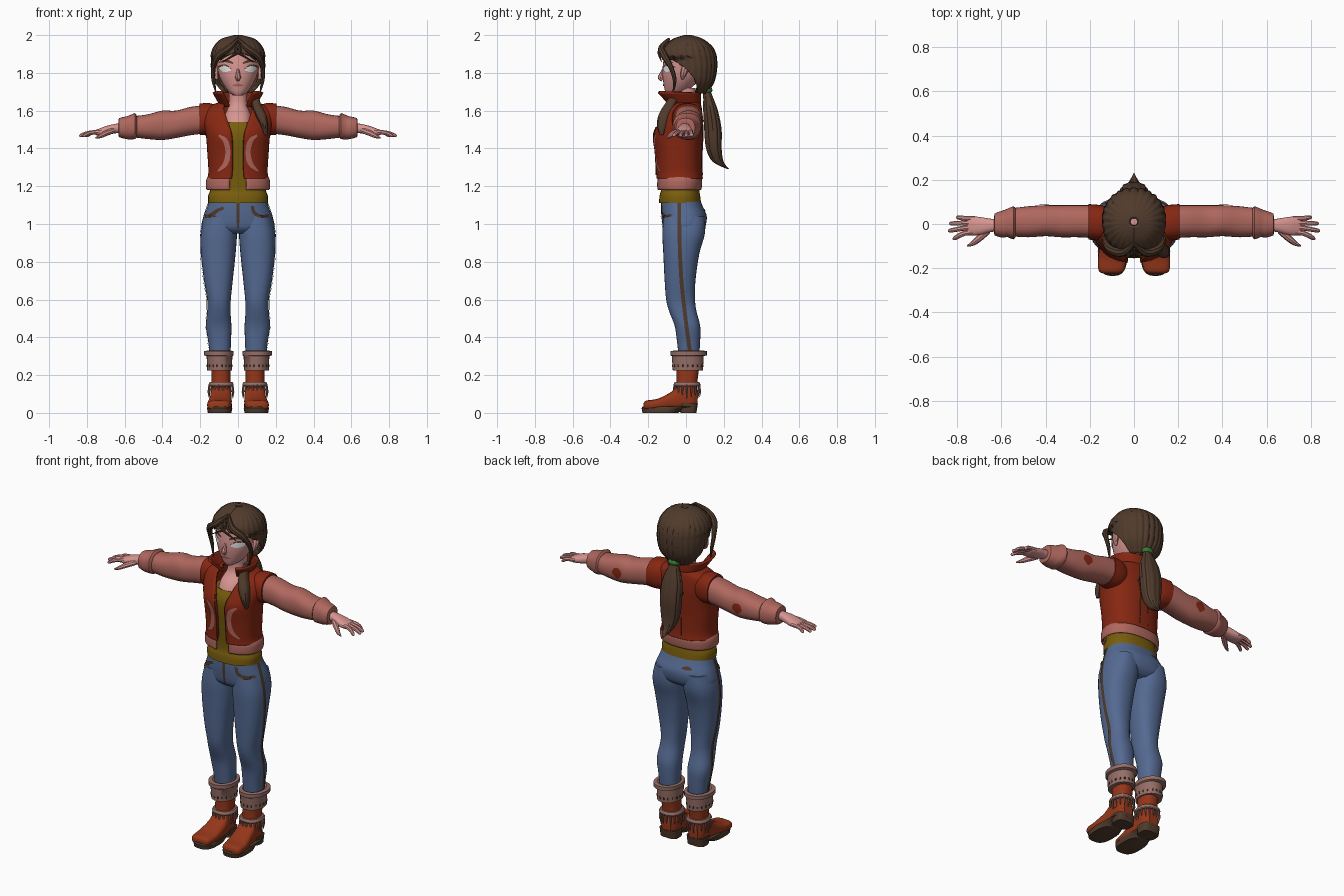
import bpy, bmesh, math
from mathutils import Vector
from mathutils.bvhtree import BVHTree

if "Cube" in bpy.data.objects:
    bpy.data.objects.remove(bpy.data.objects["Cube"])


def colour(name, *rgb):
    m = bpy.data.materials.new(name)
    m.use_nodes = True
    m.diffuse_color = (*rgb, 1)
    m.node_tree.nodes["Principled BSDF"].inputs["Base Color"].default_value = (*rgb, 1)
    return m


RED = colour("jacket red", .24, .02, .006)
BOOT = colour("boot red", .3, .037, .01)
BLUE = colour("denim blue", .09, .145, .29)
PINK = colour("sleeve pink", .43, .137, .112)
SKIN = colour("skin", .68, .3, .28)
HAIR = colour("dark brown", .08, .043, .025)
OLIVE = colour("shirt olive", .19, .11, .004)
CUFF = colour("cuff mauve", .3, .155, .133)
GREEN = colour("tie green", .04, .2, .035)
WHITE = colour("eye white", .85, .85, .85)


def finish(name, verts, faces, mat, thick=0):
    mesh = bpy.data.meshes.new(name)
    mesh.from_pydata(verts, [], faces)
    mesh.materials.append(mat)
    ob = bpy.data.objects.new(name, mesh)
    bpy.context.collection.objects.link(ob)
    bpy.ops.object.select_all(action="DESELECT")
    ob.select_set(True)
    bpy.context.view_layer.objects.active = ob
    bpy.ops.object.shade_smooth_by_angle(angle=math.radians(42))
    if thick:
        mod = ob.modifiers.new("thickness", "SOLIDIFY")
        mod.thickness, mod.offset = thick, -1
    return ob


def smooth(rows, n):
    """Catmull-Rom points through the rows."""
    rows = [Vector(r) for r in rows]
    pad = [rows[0]] + rows + [rows[-1]]
    out = []
    for a, b, c, d in zip(pad, pad[1:], pad[2:], pad[3:]):
        for k in range(n):
            t = k / n
            out.append(b + (c - a) * t / 2 + (a * 2 - b * 5 + c * 4 - d) * t * t / 2
                       + (b * 3 - a - c * 3 + d) * t ** 3 / 2)
    return out + [rows[-1]]


def loft(name, rows, mat, axis=2, s=1, n=4, seg=32, e=.85, ripple=0, lobes=12, thick=0):
    """Rows in hundredths: position, two spans across it, optional front gap in degrees."""
    is_open = len(rows[0]) == 6
    rings = smooth(rows, n)
    verts, faces = [], []
    cols = seg + 1 if is_open else seg
    for r in rings:
        gap = math.radians(max(r[5], 0)) if is_open else 0
        for j in range(cols):
            a = -math.pi / 2 + gap + (2 * math.pi - 2 * gap) * j / seg
            c, d = math.cos(a), math.sin(a)
            grow = 1 + ripple * (abs(math.sin(a * lobes / 2)) - 1)
            p = [0, 0, 0]
            p[axis] = r[0]
            p[(axis + 1) % 3] = (r[1] + r[2]) / 2 + (r[2] - r[1]) / 2 * grow * math.copysign(abs(c) ** e, c)
            p[(axis + 2) % 3] = (r[3] + r[4]) / 2 + (r[4] - r[3]) / 2 * grow * math.copysign(abs(d) ** e, d)
            verts.append((p[0] * s / 100, p[1] / 100, p[2] / 100))
    for i in range(len(rings) - 1):
        for j in range(seg):
            k = (j + 1) % cols
            faces.append([i * cols + j, i * cols + k, (i + 1) * cols + k, (i + 1) * cols + j])
    if not is_open:
        faces.append(list(range(cols))[::-1])
        faces.append([(len(rings) - 1) * cols + j for j in range(cols)])
    if s < 0:
        faces = [f[::-1] for f in faces]
    return finish(name, verts, faces, mat, thick)


def tube(name, path, mat, s=1, n=4, seg=8):
    """Path in hundredths: x, y, z, radius."""
    pts = smooth(path, n)
    verts, faces = [], []
    for i, p in enumerate(pts):
        t = (pts[min(i + 1, len(pts) - 1)] - pts[max(i - 1, 0)]).to_3d().normalized()
        u = t.cross(Vector((.1, 1, .2))).normalized()
        w = t.cross(u)
        for j in range(seg):
            a = 2 * math.pi * j / seg
            q = (p.to_3d() + (u * math.cos(a) + w * math.sin(a)) * p[3]) / 100
            verts.append((q.x * s, q.y, q.z))
    for i in range(len(pts) - 1):
        for j in range(seg):
            k = (j + 1) % seg
            faces.append([i * seg + j, i * seg + k, (i + 1) * seg + k, (i + 1) * seg + j])
    faces += [list(range(seg))[::-1], [len(verts) - seg + j for j in range(seg)]]
    return finish(name, verts, [f[::-1] for f in faces] if s < 0 else faces, mat)


def decal(name, targets, path, mat, side, s=1):
    """Thin ribbon laid on the targets; path in hundredths: across, height, half width."""
    bm = bmesh.new()
    for t in targets:
        bm.from_mesh(t.data)
    tree = BVHTree.FromBMesh(bm)
    side = Vector(side)
    pts = smooth(path, 5)
    verts = []
    for i, p in enumerate(pts):
        t = (pts[min(i + 1, len(pts) - 1)] - pts[max(i - 1, 0)]).to_2d().normalized()
        for k in (-1, -.5, 0, .5, 1):
            u, v = (p[0] - t.y * p[2] * k) * s / 100, (p[1] + t.x * p[2] * k) / 100
            q = Vector((u, 0, v)) if side.y else Vector((0, u, v))
            hit, nor = tree.ray_cast(q + side * 3, -side)[:2]
            if hit is None:
                hit, nor = tree.find_nearest(q)[:2]
            verts.append(hit + nor * .004)
    bm.free()
    faces = [[i * 5 + k, i * 5 + k + 1, i * 5 + k + 6, i * 5 + k + 5]
             for i in range(len(pts) - 1) for k in range(4)]
    ob = finish(name, verts, faces, mat)
    if sum((f.normal * f.area for f in ob.data.polygons), Vector()).dot(side) < 0:
        ob.data.flip_normals()


FRONT, BACK = (0, -1, 0), (0, 1, 0)

# Head, neck and hair
head = loft("head", [(168, -2, 2, -10, -5), (170, -5, 5, -11, 0), (175, -8.5, 8.5, -12, 6),
                     (180, -10.5, 10.5, -12.5, 10), (186, -11.5, 11.5, -12, 12),
                     (192, -11, 11, -10.5, 12), (197, -6, 6, -5, 7)], SKIN, e=.95)
loft("neck", [(150, -7, 7, -14.5, 3), (157, -7, 7, -11, 5), (163, -5, 5, -6, 5), (172, -5, 5, -6, 5)], SKIN)
tube("nose", [(0, -12, 182, .7), (0, -13, 179, 1.2), (0, -13.4, 177.5, 1.5), (0, -12.5, 176, .8)], SKIN)
loft("hair", [(169, -8, 8, -8, 11, 115), (175, -13, 13, -10, 15, 102), (182, -14.5, 14.5, -12, 16.5, 82),
              (187, -14.5, 14.5, -13, 16.5, 52), (190, -14.5, 14.5, -14, 16, 12),
              (194, -13, 13, -12, 14, 0), (198, -9, 9, -7, 9, 0), (200, -2, 2, -1, 3, 0)],
     HAIR, seg=96, ripple=.05, lobes=26, e=.95, thick=.015)
loft("ponytail", [(129, -.3, .3, 22, 23), (133, -3, 3, 14, 20), (140, -5.5, 5.5, 10.5, 19),
                  (150, -6.5, 6.5, 9.5, 19), (160, -6, 6, 9, 17), (168, -3, 3, 9, 14), (173, -2, 2, 8, 12)],
     HAIR, ripple=.08, seg=48)
loft("hair_tie", [(169.5, -3, 3, 7.5, 13.5), (171, -3.8, 3.8, 7, 14), (173, -3, 3, 7, 13)], GREEN)
loft("shoulder_lock", [(147, 14, 15.5, -14, -12), (152, 12, 16, -15.5, -10), (158, 9, 15, -14.5, -8),
                       (164, 7, 12, -11, -5), (170, 8, 11, -7, -2)], HAIR, ripple=.08)
for s in (1, -1):
    tube("ear", [(11, -1, 184, .8), (12.3, -.5, 182.5, 1.9), (12, -1.5, 179, 1.5), (11, -2, 176.5, .5)], SKIN, s)
    tube("fringe_lock", [(0, -9, 198, .8), (5, -13, 193, 1.8), (10.5, -11.5, 189, 1.9),
                         (13, -8, 183, 1.3), (13, -6, 176, 1), (11.5, -7, 169, .2)], HAIR, s)
    tube("loose_strand", [(1, -11, 196, .6), (-1, -14, 192, .9), (3, -14, 189, .6), (8, -13, 186, .2)], HAIR, s)
    decal("eye", [head], [(3.6, 181.3, .1), (5, 181.9, 1.3), (7, 182.2, 1.7), (9, 182.3, 1), (10, 182.4, .1)],
          WHITE, FRONT, s)
    decal("eyelash", [head], [(3.4, 182, .2), (6, 183.9, .4), (8.5, 183.8, .5), (10.3, 183, .2)], HAIR, FRONT, s)
    decal("eyebrow", [head], [(2.5, 185, .4), (6, 186.3, .7), (9.8, 185.5, .2)], HAIR, FRONT, s)
decal("mouth", [head], [(-3, 173.4, .1), (-1, 173.6, .7), (1, 173.6, .7), (3, 173.4, .1)], PINK, FRONT)

# Shirt and jacket
loft("shirt", [(111, -15.8, 15.8, -14.3, 8), (115, -15.8, 15.8, -14, 7.5), (119, -14.5, 14.5, -13.2, 7),
               (130, -14, 14, -14, 7), (147, -14.5, 14.5, -15.5, 7), (154, -11, 11, -12.8, 6)], OLIVE)
jacket = loft("jacket", [(124, -16.3, 16.3, -15.8, 9, 9), (128, -15.7, 15.7, -15.8, 8.5, 8),
                         (138, -16.3, 16.3, -16.3, 8.5, 7), (147, -17, 17, -17.3, 9, 8),
                         (154, -18.5, 18.5, -14.5, 9, 13), (160, -18, 18, -11, 8.5, 20),
                         (163, -14, 14, -9, 8, 28), (165, -8, 8, -8, 7, 40)], RED, seg=48, thick=.012)
loft("waistband", [(118, -16.3, 16.3, -14.8, 7.8, 12), (119, -16.9, 16.9, -15.4, 8.3, 12),
                   (123, -16.9, 16.9, -15.4, 8.6, 12), (125, -16, 16, -15, 8, 12)], PINK, seg=48, thick=.015)
loft("collar", [(162, -9, 9, -9, 7.5, 28), (165, -11, 11, -12, 8, 30), (169.5, -13.5, 13.5, -17, 8, 36)],
     RED, thick=.012)
for s in (1, -1):
    decal("chest_stripe", [jacket], [(10, 147, .4), (6.5, 144, 1.3), (5.3, 138, 1.3), (6.5, 132, 1.3),
                                     (10.5, 128, .4)], PINK, FRONT, s)
    decal("zip", [jacket], [(3, 126, .3), (2.7, 138, .3), (3.3, 148, .3), (5, 155, .3)], HAIR, FRONT, s)

# Arms and hands
for s in (1, -1):
    loft("armhole", [(10, -6, 7, 149, 162), (15, -7.5, 8.5, 147, 164), (20.5, -7, 9, 147.3, 163.7)], RED, 0, s)
    sleeve = loft("sleeve", [(17, -6.5, 8.5, 148, 163), (25, -6, 8.5, 147, 162), (33, -6, 8.5, 145.5, 160),
                             (40, -5.5, 8.5, 144.5, 160), (48, -6, 8, 145, 158), (56, -5.5, 7, 146, 157)],
                  PINK, 0, s)
    loft("sleeve_cuff", [(53.5, -5.5, 7, 146, 157), (54.5, -7, 8, 145, 158.7), (57.5, -5.8, 6.8, 144.7, 157.5),
                         (59, -6.2, 6.2, 145, 157), (63, -5.2, 4.7, 146, 156), (63.2, -3, 2, 148, 154)],
         PINK, 0, s, n=2)
    decal("elbow_patch", [sleeve], [(37, 151.5, .5), (38.5, 152, 2.6), (41, 152, 2.8), (43, 151.5, .5)],
          RED, BACK, s)
    loft("palm", [(60, -3, 2, 148.5, 153.5), (65, -3.7, 2.4, 148, 153), (70, -5, 3.2, 147, 151.8),
                  (74, -5, 3.4, 146.8, 150.3), (75.5, -4, 3, 147.3, 149.5)], SKIN, 0, s)
    for y, tip_y, tip_x in ((-4, -6.5, 82), (-1.8, -3, 84), (.4, .2, 83.5), (2.5, 3, 80.5)):
        tube("finger", [(72, y, 149, 1.2), (76, y, 148.6, 1.2), ((76 + tip_x) / 2, (y + tip_y) / 2, 148, 1.1),
                        (tip_x - .7, tip_y, 146.8, .9), (tip_x, tip_y, 146.5, .3)], SKIN, s)
    tube("thumb", [(66, -3, 149.5, 1.5), (70, -6.5, 148, 1.5), (73, -8.8, 146.5, 1.1), (75.5, -10, 145.5, .3)],
         SKIN, s)

# Jeans
hips = loft("jeans_hips", [(95, -13, 13, -9, 7), (98, -18.8, 18.8, -12, 10), (104, -18, 18, -13, 11),
                           (109, -16.3, 16.3, -13.2, 9), (114, -15, 15, -13, 7)], BLUE, seg=48)
for s in (1, -1):
    leg = loft("jeans_leg", [(31, 4, 15, -4, 7), (38, 3.7, 15.8, -4.8, 7.5), (46, 3.5, 17, -6, 7.5),
                             (54, 4, 16.3, -9, 5.5), (60, 3.8, 16.3, -10.5, 4.8), (70, 2.8, 18, -11.3, 5),
                             (84, 1.3, 19.6, -12, 7), (95, .6, 19.7, -12.5, 10), (104, 1.5, 17.5, -12, 10)],
               BLUE, s=s)
    decal("side_seam", [hips, leg], [(-3.5, 111, 1), (-3.5, 100, 1), (-3, 80, 1), (-1.5, 60, 1), (2, 33, 1)],
          HAIR, (s, 0, 0))
    decal("front_pocket", [hips, leg], [(7.5, 109.5, .8), (8.5, 106, .9), (12, 104, .9), (16, 104.5, .8)]
          if s > 0 else [(7.5, 108.5, .8), (11, 107, .9), (14, 104.5, 1.2), (17, 104, .8)], HAIR, FRONT, s)
decal("fly", [hips], [(0, 111, .8), (0, 104, .8), (0, 98, .5)], HAIR, FRONT)
decal("back_pocket", [hips], [(-4, 107, .3), (-7, 107.5, 1), (-10, 107, .3)], HAIR, BACK)

# Boots
for s in (1, -1):
    loft("boot_foot", [(-22.5, 2, 5, 7, 13.5), (-21, 1.5, 6.5, 4.5, 16), (-15, 1.5, 7.5, 3.5, 16.2),
                       (-8, 1.5, 11, 3.3, 15), (-3, 1.5, 15, 3.5, 14.5), (3, 1.5, 15, 3.8, 14),
                       (6, 3, 12, 6, 12)], BOOT, 1, s, e=.7)
    loft("boot_sole", [(0, 3.5, 16, -23, -4), (2.5, 3, 16.4, -23.5, -1), (3.3, 3.2, 16, -23, 6)], HAIR,
         s=s, n=1, e=.7)
    loft("boot_heel", [(0, 3.5, 14.5, -3, 5.5), (5, 3.2, 14.8, -3.5, 6.3)], HAIR, s=s, n=1, e=.6)
    loft("boot_shaft", [(9, 3.6, 14.5, -6, 6), (16, 4, 14, -5, 6), (24, 4, 14, -5, 7)], BOOT, s=s)
    loft("fringe_band", [(14, 3, 15, -6, 7), (15, 2.3, 15.6, -6.6, 7.6), (16.3, 3, 15, -6, 7)], CUFF, s=s)
    loft("boot_cuff", [(22.5, 5, 13, -4, 6), (22.5, 3.2, 16.3, -7, 9), (30, 3, 16.6, -7.5, 9.3),
                       (30.5, 2.4, 18, -8.2, 11), (32.7, 2.4, 18, -8.2, 11), (33, 4, 16, -6, 9),
                       (31.5, 5, 14, -4, 7)], CUFF, s=s, n=1, e=.95)
    for i in range(18):
        c, d = math.cos(i * math.pi / 9), math.sin(i * math.pi / 9)
        x, y, low = 9 + 6.2 * c, .5 + 6.7 * d, 7.5 + i * 7 % 3
        tube("fringe", [(x, y, 15, .45), (x + c * .4, y + d * .4, 11, .5), (x, y, low, .1)], CUFF, s, 2, 5)
        x, y = 9.8 + 6.5 * c, 1 + 8 * d
        tube("cuff_stud", [(x, y, 24.2, .5), (x, y, 25.5, .5)], HAIR, s, 1, 6)
